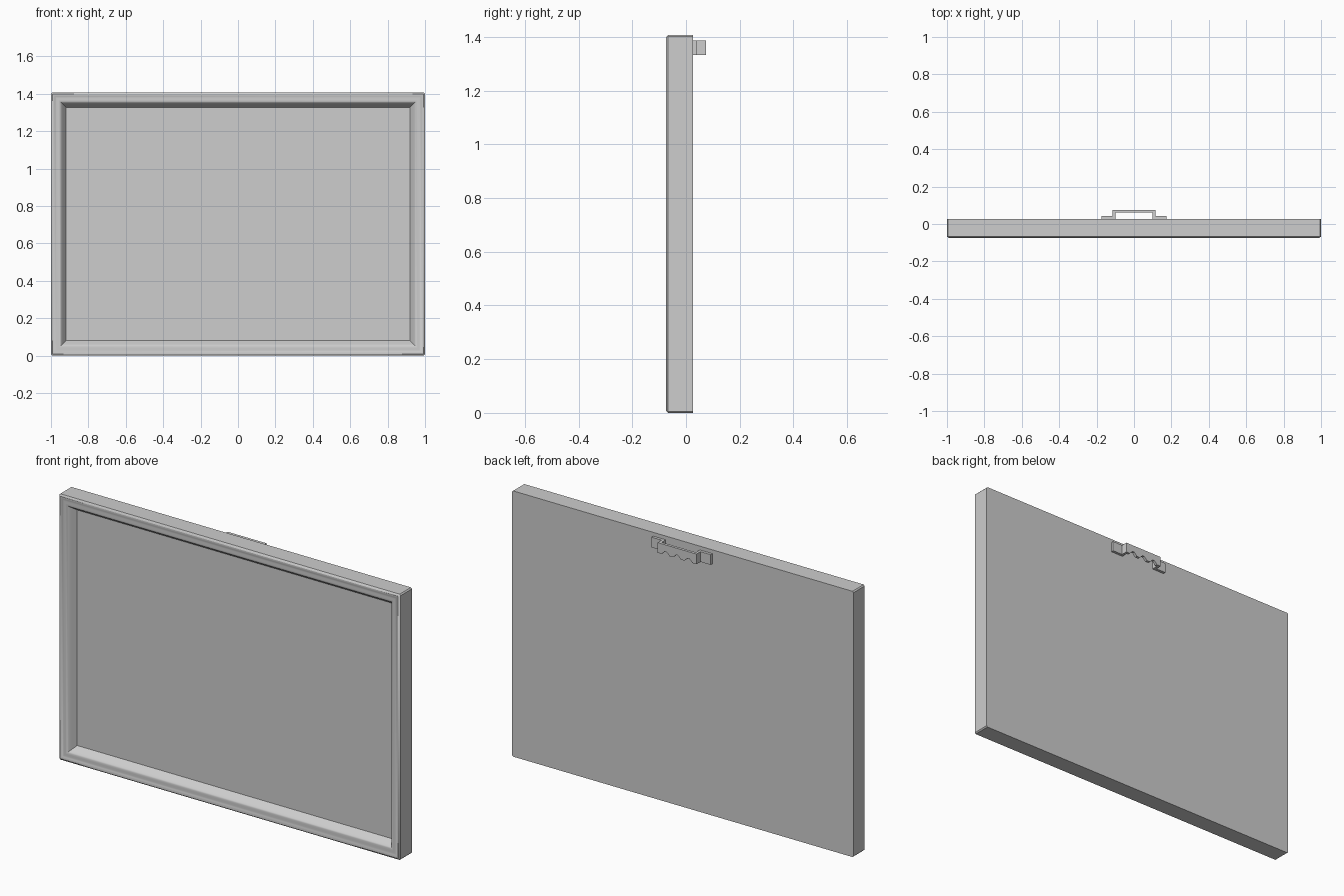
import bpy, bmesh, math

if "Cube" in bpy.data.objects:
    bpy.data.objects.remove(bpy.data.objects["Cube"])

W, H = 1.0, 1.407          # half width, full height
BACK = 0.027               # wall side of the frame
INSET, FACE = 0.08, -0.031  # panel inset and depth

grey = bpy.data.materials.new("plain_grey")
grey.diffuse_color = (0.61, 0.61, 0.61, 1)
grey.use_nodes = True
grey.node_tree.nodes["Principled BSDF"].inputs["Base Color"].default_value = grey.diffuse_color


def finish(name, bm, smooth=False, recalc=True):
    bmesh.ops.remove_doubles(bm, verts=bm.verts, dist=1e-5)
    if recalc:
        bmesh.ops.recalc_face_normals(bm, faces=bm.faces)
    me = bpy.data.meshes.new(name)
    bm.to_mesh(me)
    bm.free()
    ob = bpy.data.objects.new(name, me)
    bpy.context.collection.objects.link(ob)
    me.materials.append(grey)
    if smooth:
        bpy.ops.object.select_all(action='DESELECT')
        ob.select_set(True)
        bpy.context.view_layer.objects.active = ob
        bpy.ops.object.shade_smooth_by_angle(angle=math.radians(40))
    return ob


def ring(bm, d, y):
    """Rectangle inset by d, with slightly cut outer corners."""
    r = max(0.006 - d, 0.0)
    out = []
    for k, (sx, sz) in enumerate([(1, 1), (-1, 1), (-1, -1), (1, -1)]):
        cx = sx * (W - d - r)
        cz = H / 2 + sz * (H / 2 - d - r)
        for i in range(2):
            a = math.pi / 2 * (k + i)
            out.append(bm.verts.new((cx + r * math.cos(a), y, cz + r * math.sin(a))))
    return out


# Mitred moulding: (inset, depth) section swept round the rectangle
section = [(0, BACK), (0, -0.067), (0.009, -0.075), (0.015, -0.075),
           (0.021, -0.0715), (0.030, -0.071), (0.040, -0.0715),
           (0.048, -0.0705), (0.054, -0.066), (0.060, -0.059),
           (0.067, -0.049), (0.074, -0.039), (INSET, FACE)]
bm = bmesh.new()
rings = [ring(bm, d, y) for d, y in section]
for a, b in zip(rings, rings[1:]):
    for i in range(8):
        j = (i + 1) % 8
        bm.faces.new((a[i], a[j], b[j], b[i]))
finish("frame_moulding", bm, True, recalc=False)

# Picture panel at the front and backing board at the rear
for name, d, y in (("picture_panel", INSET, FACE), ("backing_board", 0, BACK)):
    bm = bmesh.new()
    outline = ring(bm, d, y)
    if d > 0:
        outline = outline[::2]
    else:
        outline.reverse()
    bm.faces.new(outline)
    bmesh.ops.delete(bm, geom=[v for v in bm.verts if not v.link_faces], context='VERTS')
    finish(name, bm, recalc=False)

# Sawtooth hanger: bent strip with feet, legs and a toothed bridge
Z0, Z1, T = 1.333, 1.387, 0.0145
TOP = 0.075


def extrude(name, pts, vec):
    bm = bmesh.new()
    f = bm.faces.new([bm.verts.new(p) for p in pts])
    res = bmesh.ops.extrude_face_region(bm, geom=[f])
    moved = [v for v in res["geom"] if isinstance(v, bmesh.types.BMVert)]
    bmesh.ops.translate(bm, verts=moved, vec=vec)
    return finish(name, bm)


for side, s in (("left", -1), ("right", 1)):
    bracket = [(0.1, TOP - T), (0.1, BACK), (0.173, BACK), (0.173, BACK + T),
               (0.114, BACK + T), (0.114, TOP), (0.1, TOP)]
    extrude("hanger_foot_" + side, [(s * x, y, Z0) for x, y in bracket],
            (0, 0, Z1 - Z0))

teeth = 3
step = 0.2 / teeth
edge = [(0.1, Z1), (-0.1, Z1), (-0.1, Z0)]
for i in range(teeth):
    x = -0.1 + i * step
    edge += [(x + step * 0.15, Z0), (x + step * 0.42, Z0 + 0.018),
             (x + step * 0.58, Z0 + 0.018), (x + step * 0.85, Z0)]
edge.append((0.1, Z0))
extrude("hanger_bridge", [(x, TOP - T, z) for x, z in edge], (0, T, 0))
